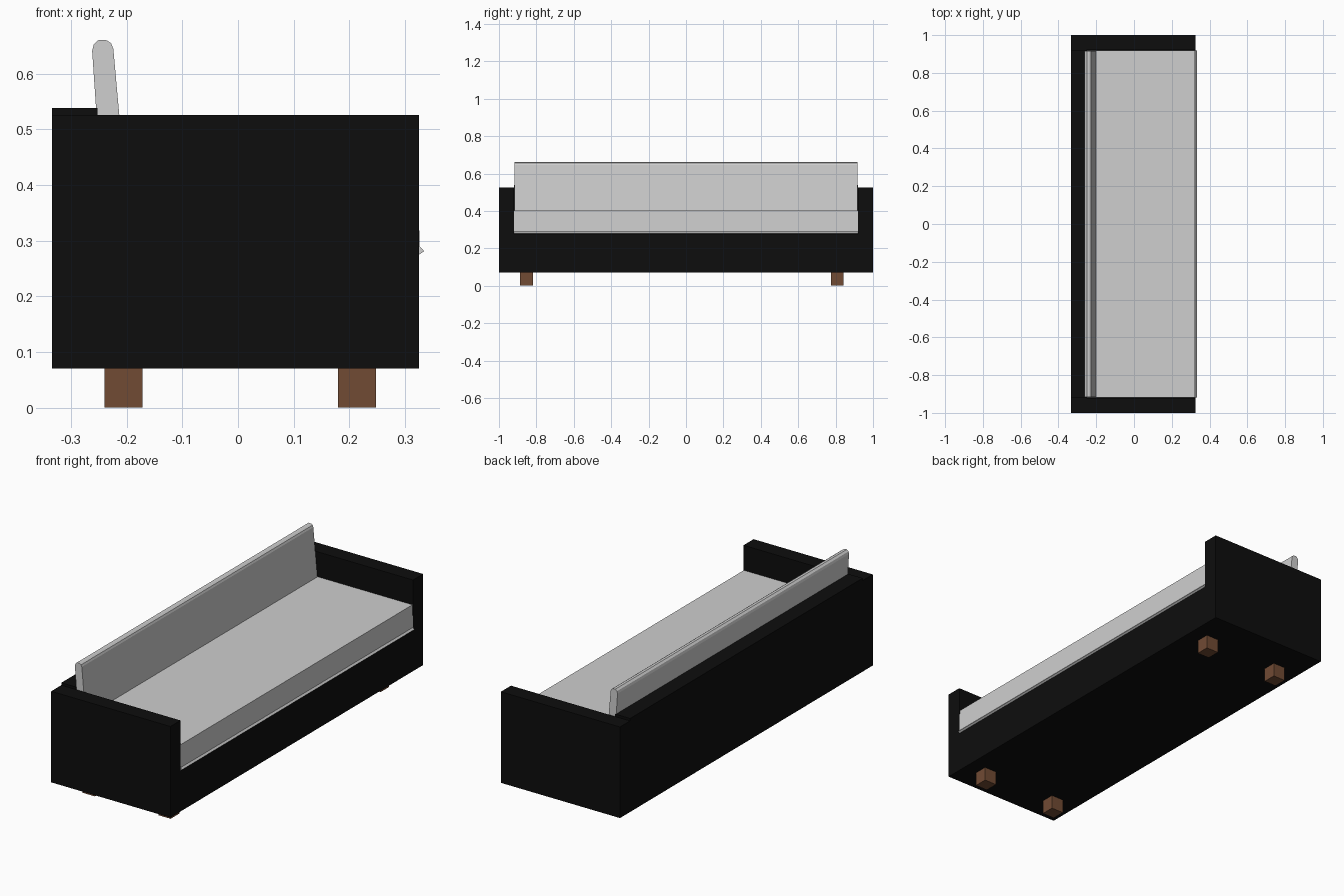
import bpy, bmesh

if "Cube" in bpy.data.objects:
    bpy.data.objects.remove(bpy.data.objects["Cube"])


def material(name, rgb):
    m = bpy.data.materials.new(name)
    m.diffuse_color = (*rgb, 1)
    m.use_nodes = True
    m.node_tree.nodes["Principled BSDF"].inputs["Base Color"].default_value = m.diffuse_color
    return m


BLACK = material("black frame", (0.004, 0.004, 0.004))
GREY = material("light grey fabric", (0.62, 0.62, 0.62))
WOOD = material("brown wood", (0.165, 0.07, 0.034))


def extrude(name, profile, y0, y1, mat):
    """Closed prism: x,z profile swept from y0 to y1."""
    bm = bmesh.new()
    a = [bm.verts.new((x, y0, z)) for x, z in profile]
    b = [bm.verts.new((x, y1, z)) for x, z in profile]
    bm.faces.new(a)
    bm.faces.new(b[::-1])
    n = len(profile)
    for i in range(n):
        j = (i + 1) % n
        bm.faces.new((a[i], b[i], b[j], a[j]))
    bmesh.ops.recalc_face_normals(bm, faces=bm.faces[:])
    me = bpy.data.meshes.new(name)
    bm.to_mesh(me)
    bm.free()
    me.materials.append(mat)
    ob = bpy.data.objects.new(name, me)
    bpy.context.collection.objects.link(ob)
    return ob


def box(name, x0, x1, y0, y1, z0, z1, mat):
    return extrude(name, [(x0, z0), (x1, z0), (x1, z1), (x0, z1)], y0, y1, mat)


# Frame: base, back panel and two arms
box("base", -0.3345, 0.3255, -0.92, 0.92, 0.07, 0.28, BLACK)
box("back_panel", -0.3345, -0.252, -0.92, 0.92, 0.28, 0.538, BLACK)
box("left_arm", -0.3345, 0.3255, -1.0, -0.92, 0.07, 0.526, BLACK)
box("right_arm", -0.3345, 0.3255, 0.92, 1.0, 0.07, 0.526, BLACK)

# Seat cushion with a small lip along the lower front edge
extrude("seat_cushion", [(-0.25, 0.275), (0.325, 0.275), (0.3345, 0.281),
                         (0.3265, 0.29), (0.323, 0.402), (-0.25, 0.402)],
        -0.919, 0.919, GREY)

# Leaning back cushion with a rounded top
extrude("back_cushion", [(-0.201, 0.39), (-0.224, 0.645), (-0.228, 0.655),
                         (-0.236, 0.66), (-0.25, 0.661), (-0.259, 0.653),
                         (-0.262, 0.641), (-0.245, 0.39)],
        -0.916, 0.916, GREY)

# Four block legs
for xn, x in (("back", -0.206), ("front", 0.214)):
    for yn, y in (("left", -0.853), ("right", 0.808)):
        box(f"{xn}_{yn}_leg", x - 0.034, x + 0.034, y - 0.034, y + 0.034,
            0, 0.07, WOOD)
